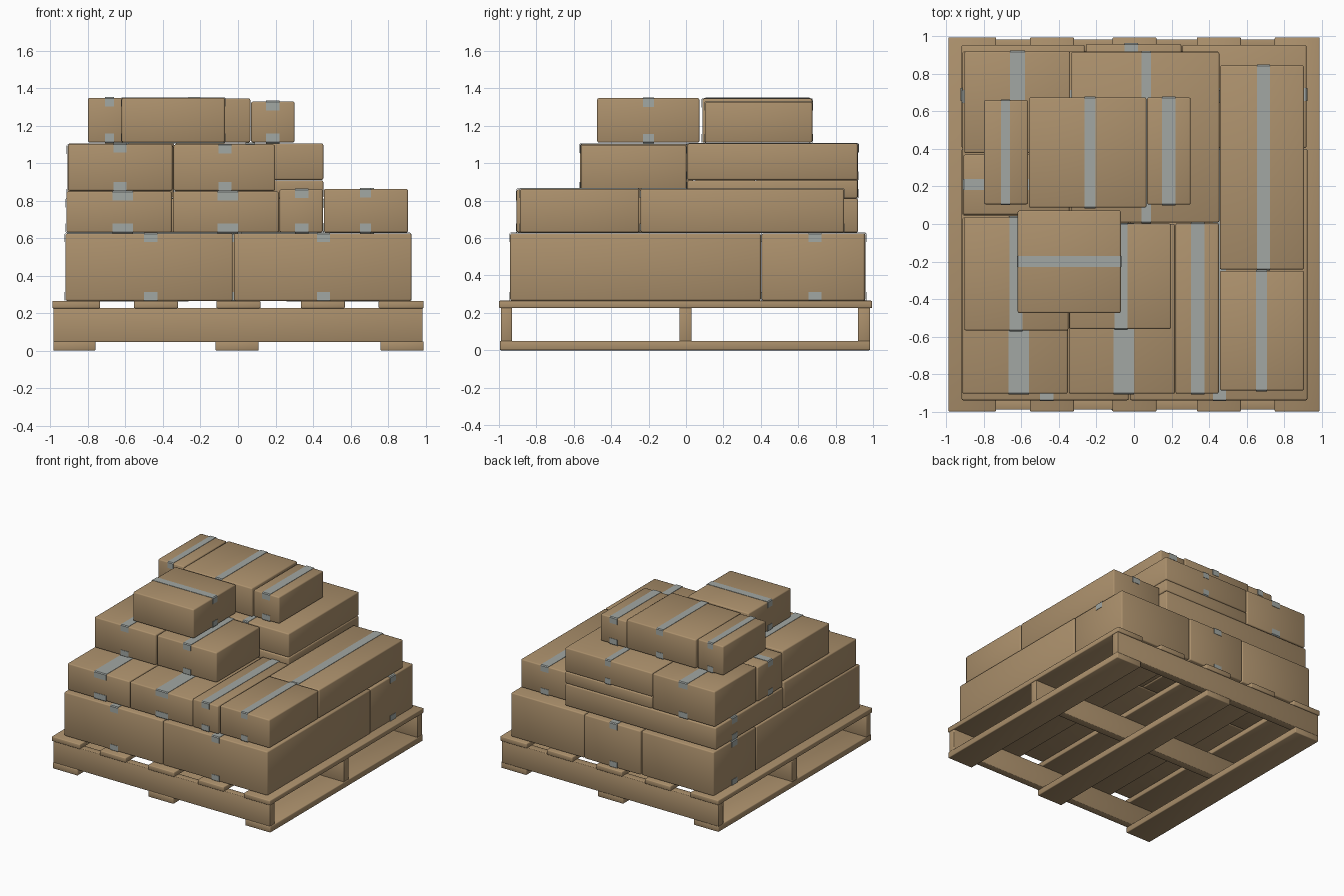
import bpy, bmesh, math
from mathutils import Vector

if "Cube" in bpy.data.objects:
    bpy.data.objects.remove(bpy.data.objects["Cube"])


def material(name, rgb):
    m = bpy.data.materials.new(name)
    m.diffuse_color = (*rgb, 1)
    m.use_nodes = True
    m.node_tree.nodes["Principled BSDF"].inputs["Base Color"].default_value = m.diffuse_color
    return m


CARD = material("cardboard", (0.41, 0.28, 0.15))
WOOD = material("wood", (0.41, 0.28, 0.15))
TAPE = material("tape", (0.36, 0.39, 0.37))


def add_object(name, bm, mat):
    me = bpy.data.meshes.new(name)
    bm.to_mesh(me)
    bm.free()
    me.materials.append(mat)
    ob = bpy.data.objects.new(name, me)
    bpy.context.collection.objects.link(ob)
    return ob


def block(name, x, y, z, mat, bevel):
    """Softly bevelled block from (min, max) ranges."""
    bm = bmesh.new()
    bmesh.ops.create_cube(bm, size=1)
    lo, hi = Vector((x[0], y[0], z[0])), Vector((x[1], y[1], z[1]))
    for v in bm.verts:
        v.co = (lo + hi) / 2 + v.co * (hi - lo)
    bmesh.ops.bevel(bm, geom=bm.edges[:], offset=bevel, segments=2,
                    profile=0.5, affect='EDGES')
    for f in bm.faces:
        f.smooth = True
    ob = add_object(name, bm, mat)
    ob.data.set_sharp_from_angle(angle=math.radians(50))
    return ob


def tape_strip(name, along, cross, z, axis, drop=0.05):
    """Ribbon over top and bottom of a carton, folding down onto its ends."""
    e = 0.003
    a0, a1 = along[0] - e, along[1] + e
    r = 0.006
    bm = bmesh.new()
    for face, s in ((z[1] + e, -1), (z[0] - e, 1)):
        path = [(a0, face + s * drop), (a0, face + s * r), (a0 + r, face),
                (a1 - r, face), (a1, face + s * r), (a1, face + s * drop)]
        rows = []
        for a, h in path:
            rows.append([bm.verts.new((c, a, h) if axis == 'y' else (a, c, h))
                         for c in cross])
        for p, q in zip(rows, rows[1:]):
            bm.faces.new((p[0], p[1], q[1], q[0]))
    bmesh.ops.recalc_face_normals(bm, faces=bm.faces[:])
    ob = add_object(name, bm, TAPE)
    solid = ob.modifiers.new("thickness", 'SOLIDIFY')
    solid.thickness = 0.003
    solid.offset = 0


def carton(name, x, y, z, tape=None, axis='y', width=0.07):
    block(name, x, y, z, CARD, 0.009)
    if tape is not None:
        cross = (tape - width / 2, tape + width / 2)
        tape_strip(name + "_tape", y if axis == 'y' else x, cross, z, axis)


# Pallet: bottom boards, stringers, top deck boards
for i, (a, b) in enumerate([(-0.985, -0.76), (-0.12, 0.11), (0.76, 0.99)]):
    block(f"bottom_board_{i}", (a, b), (-0.995, 0.985), (0.0, 0.05), WOOD, 0.006)
for i, (a, b) in enumerate([(-0.99, -0.93), (-0.035, 0.03), (0.92, 0.985)]):
    block(f"stringer_{i}", (-0.985, 0.985), (a, b), (0.045, 0.228), WOOD, 0.005)
for i, (a, b) in enumerate([(-0.99, -0.735), (-0.555, -0.32), (-0.115, 0.12),
                            (0.335, 0.57), (0.75, 0.99)]):
    block(f"deck_board_{i}", (a, b), (-1.0, 0.995), (0.225, 0.265), WOOD, 0.006)

# First layer: two big front cartons, three rear cartons
L1 = (0.265, 0.625)
carton("base_front_left_carton", (-0.92, -0.028), (-0.94, 0.40), L1, -0.465)
carton("base_front_right_carton", (-0.022, 0.925), (-0.94, 0.40), L1, 0.455)
carton("base_back_left_carton", (-0.92, -0.263), (0.405, 0.955), L1, 0.69, 'x')
carton("base_back_middle_carton", (-0.257, 0.252), (0.405, 0.96), L1, -0.015)
carton("base_back_right_carton", (0.258, 0.92), (0.405, 0.955), L1, 0.69, 'x')

# Second layer: four front cartons, one long right carton, rear flat carton
carton("second_left_carton", (-0.915, -0.353), (-0.905, 0.035), (0.63, 0.848), -0.615, width=0.11)
carton("second_middle_carton", (-0.347, 0.218), (-0.905, 0.0), (0.63, 0.848), -0.055, width=0.11)
carton("second_narrow_carton", (0.222, 0.452), (-0.905, 0.005), (0.63, 0.86), 0.34)
carton("second_right_carton", (0.458, 0.907), (-0.888, -0.25), (0.63, 0.862), 0.68, width=0.06)
carton("second_long_carton", (0.458, 0.907), (-0.243, 0.845), (0.63, 0.862), 0.69)
carton("second_back_carton", (-0.915, 0.453), (0.045, 0.92), (0.63, 0.81), 0.68, 'x')

# Third layer
carton("third_front_left_carton", (-0.905, -0.35), (-0.568, 0.038), (0.852, 1.102), -0.63)
carton("third_front_middle_carton", (-0.344, 0.198), (-0.56, 0.002), (0.852, 1.098), -0.07)
carton("third_left_small_carton", (-0.91, -0.345), (0.05, 0.37), (0.815, 1.095), 0.21, 'x', 0.06)
carton("third_back_left_carton", (-0.905, -0.34), (0.378, 0.92), (0.815, 1.105), -0.62, width=0.08)
carton("third_back_lower_carton", (-0.334, 0.455), (0.008, 0.918), (0.812, 0.908))
carton("third_back_right_carton", (-0.334, 0.455), (0.008, 0.918), (0.91, 1.105), 0.065, width=0.05)

# Top layer
carton("top_left_carton", (-0.80, -0.565), (0.105, 0.66), (1.11, 1.348), -0.685, width=0.05)
carton("top_middle_carton", (-0.56, 0.066), (0.087, 0.675), (1.11, 1.345), -0.235, width=0.06)
carton("top_right_carton", (0.07, 0.302), (0.103, 0.675), (1.11, 1.328), 0.185)
carton("top_front_carton", (-0.62, -0.07), (-0.475, 0.072), (1.11, 1.348), -0.20, 'x', 0.06)
